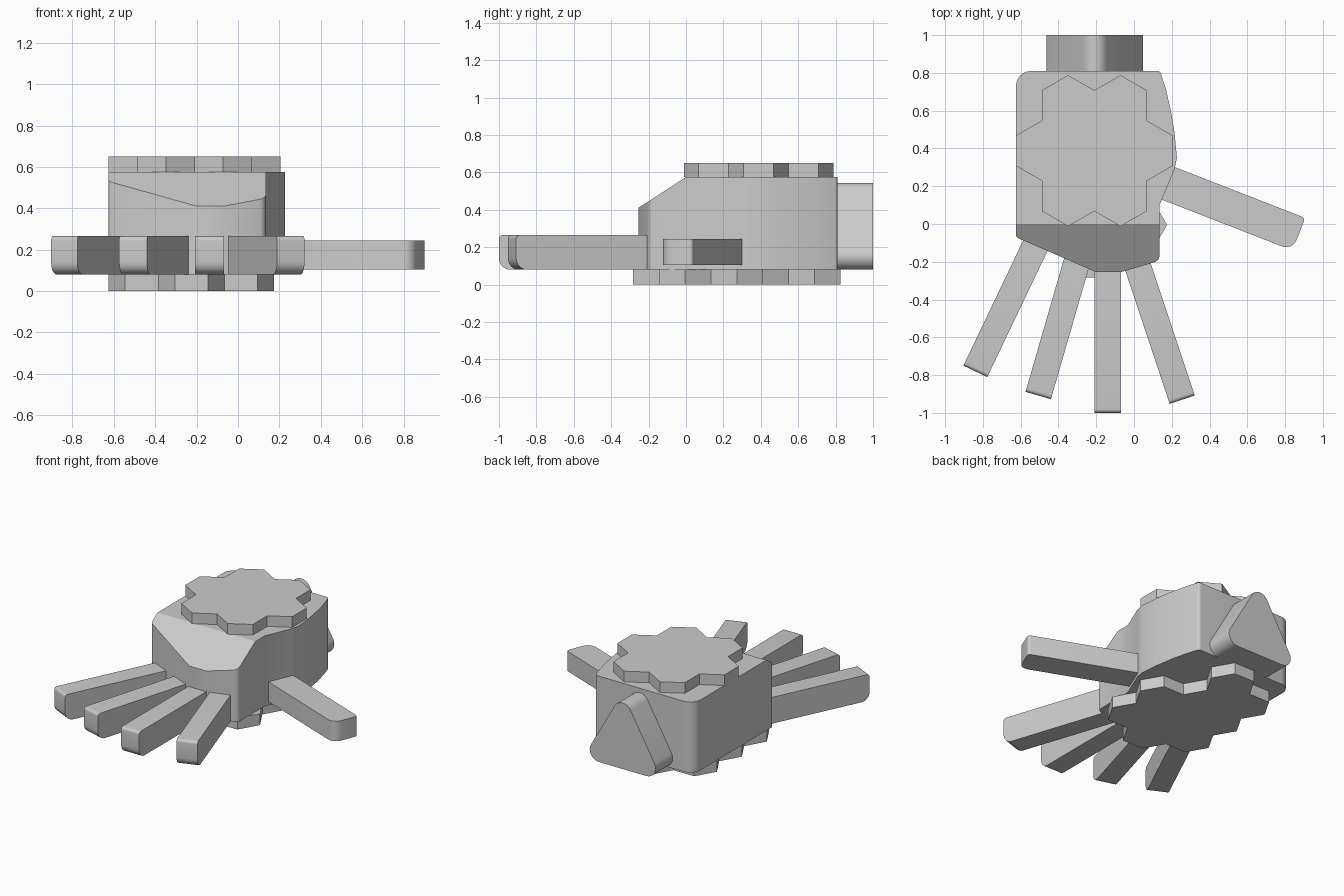
import bpy, bmesh
from math import radians, sin, cos, pi, sqrt
from mathutils import Vector, Matrix

if "Cube" in bpy.data.objects:
    bpy.data.objects.remove(bpy.data.objects["Cube"], do_unlink=True)

GREY = (0.6, 0.6, 0.6, 1.0)
grey = bpy.data.materials.new("plain_grey")
grey.use_nodes = True
grey.diffuse_color = GREY
grey.node_tree.nodes["Principled BSDF"].inputs["Base Color"].default_value = GREY


def finish(name, bm):
    """Turn a bmesh into a grey object, smooth on arcs and sharp on corners."""
    bmesh.ops.recalc_face_normals(bm, faces=bm.faces)
    mesh = bpy.data.meshes.new(name)
    bm.to_mesh(mesh)
    bm.free()
    mesh.materials.append(grey)
    mesh.shade_smooth()
    mesh.set_sharp_from_angle(angle=radians(25))
    obj = bpy.data.objects.new(name, mesh)
    bpy.context.scene.collection.objects.link(obj)
    return obj


def rounded(corners, steps=6):
    """Outline from (x, y, radius) corners, each replaced by a tangent arc."""
    out = []
    for i, (x, y, r) in enumerate(corners):
        p = Vector((x, y))
        if r == 0:
            out.append(p)
            continue
        a = (Vector(corners[i - 1][:2]) - p).normalized()
        b = (Vector(corners[(i + 1) % len(corners)][:2]) - p).normalized()
        half = a.angle(b) / 2
        centre = p + (a + b).normalized() * (r / sin(half))
        reach = r * cos(half) / sin(half)
        start, end = p + a * reach - centre, p + b * reach - centre
        sweep = start.angle(end)
        for k in range(steps + 1):
            t = k / steps
            arc = (start * sin((1 - t) * sweep) + end * sin(t * sweep)) / sin(sweep)
            out.append(centre + arc)
    return out


def prism(outline, low, high):
    """Closed solid: an outline in local XY pulled from low to high along Z."""
    bm = bmesh.new()
    bottom = [bm.verts.new((p.x, p.y, low)) for p in outline]
    top = [bm.verts.new((p.x, p.y, high)) for p in outline]
    bm.faces.new(bottom[::-1])
    bm.faces.new(top)
    n = len(outline)
    for i in range(n):
        j = (i + 1) % n
        bm.faces.new((bottom[i], bottom[j], top[j], top[i]))
    return bm


def hex_plate(name, centres, turn, low, high):
    """Plate made of touching hexagons merged into one outline."""
    bm = bmesh.new()
    for cx, cy in centres:
        angles = [turn + k * pi / 3 for k in range(6)]
        bm.faces.new([bm.verts.new((cx + HEX * cos(a), cy + HEX * sin(a), low)) for a in angles])
    bmesh.ops.remove_doubles(bm, verts=bm.verts, dist=0.005)
    grown = bmesh.ops.extrude_face_region(bm, geom=bm.faces[:], use_keep_orig=True)
    moved = [v for v in grown["geom"] if isinstance(v, bmesh.types.BMVert)]
    bmesh.ops.translate(bm, verts=moved, vec=(0, 0, high - low))
    return finish(name, bm)


# Palm block with a sloped front top
palm = prism(rounded([
    (-0.625, -0.07, 0.02), (-0.2, -0.255, 0), (-0.07, -0.255, 0),
    (0.135, -0.195, 0.04), (0.135, 0.1, 0), (0.215, 0.29, 0), (0.227, 0.35, 0),
    (0.215, 0.48, 0), (0.195, 0.6, 0), (0.17, 0.71, 0), (0.138, 0.81, 0.02),
    (-0.625, 0.81, 0.08)]), 0.08, 0.575)
cut = bmesh.ops.bisect_plane(palm, geom=palm.verts[:] + palm.edges[:] + palm.faces[:],
                             plane_co=(0, 0, 0.575), plane_no=(0, -0.165, 0.255), clear_outer=True)
bmesh.ops.holes_fill(palm, edges=[e for e in palm.edges if e.is_boundary], sides=0)
finish("palm", palm)

# Hexagon plates above and below the palm
HEX = 0.16
PITCH = HEX * sqrt(3)
top_centre = Vector((-0.21, 0.388))
ring = [top_centre + Vector((cos(k * pi / 3), sin(k * pi / 3))) * PITCH for k in range(6)]
hex_plate("top_plate", [top_centre] + ring, pi / 6, 0.575, 0.65)

columns = [(-0.465, 0.0, 3), (-0.225, -PITCH / 2, 4), (0.015, 0.0, 2)]
cells = [(x, -0.005 + y + k * PITCH) for x, y, count in columns for k in range(count)]
hex_plate("bottom_plate", cells, 0, 0, 0.08)

# Wrist: rounded triangular prism behind the palm
wrist = prism(rounded([(-0.515, 0.08, 0.071), (0.1, 0.08, 0.071), (-0.2075, 0.616, 0.071)], 8), -1.0, -0.8)
wrist.transform(Matrix.Rotation(pi / 2, 4, "X"))
finish("wrist", wrist)


def digit(name, base, tip, middle, lying=False):
    """Bar from base to tip with a rounded end; lying turns it onto its side."""
    along = Vector(tip) - Vector(base)
    deep, wide = 0.185, 0.14
    bar = prism(rounded([(0, -deep / 2, 0), (along.length, -deep / 2, 0.06),
                         (along.length, deep / 2, 0.02), (0, deep / 2, 0)]), -wide / 2, wide / 2)
    if not lying:
        bar.transform(Matrix.Rotation(pi / 2, 4, "X"))
    heading = Vector((1, 0)).angle_signed(along)
    bar.transform(Matrix.Translation((*base, middle)) @ Matrix.Rotation(-heading, 4, "Z"))
    finish(name, bar)


# Four fingers and the thumb
digit("outer_finger", (-0.496, -0.06), (-0.84, -0.78), 0.1725)
digit("ring_finger", (-0.288, -0.15), (-0.507, -0.908), 0.1725)
digit("middle_finger", (-0.138, -0.15), (-0.138, -1.0), 0.1725)
digit("index_finger", (-0.005, -0.15), (0.255, -0.93), 0.1725)
digit("thumb", (0.1, 0.247), (0.873, -0.054), 0.175, lying=True)
